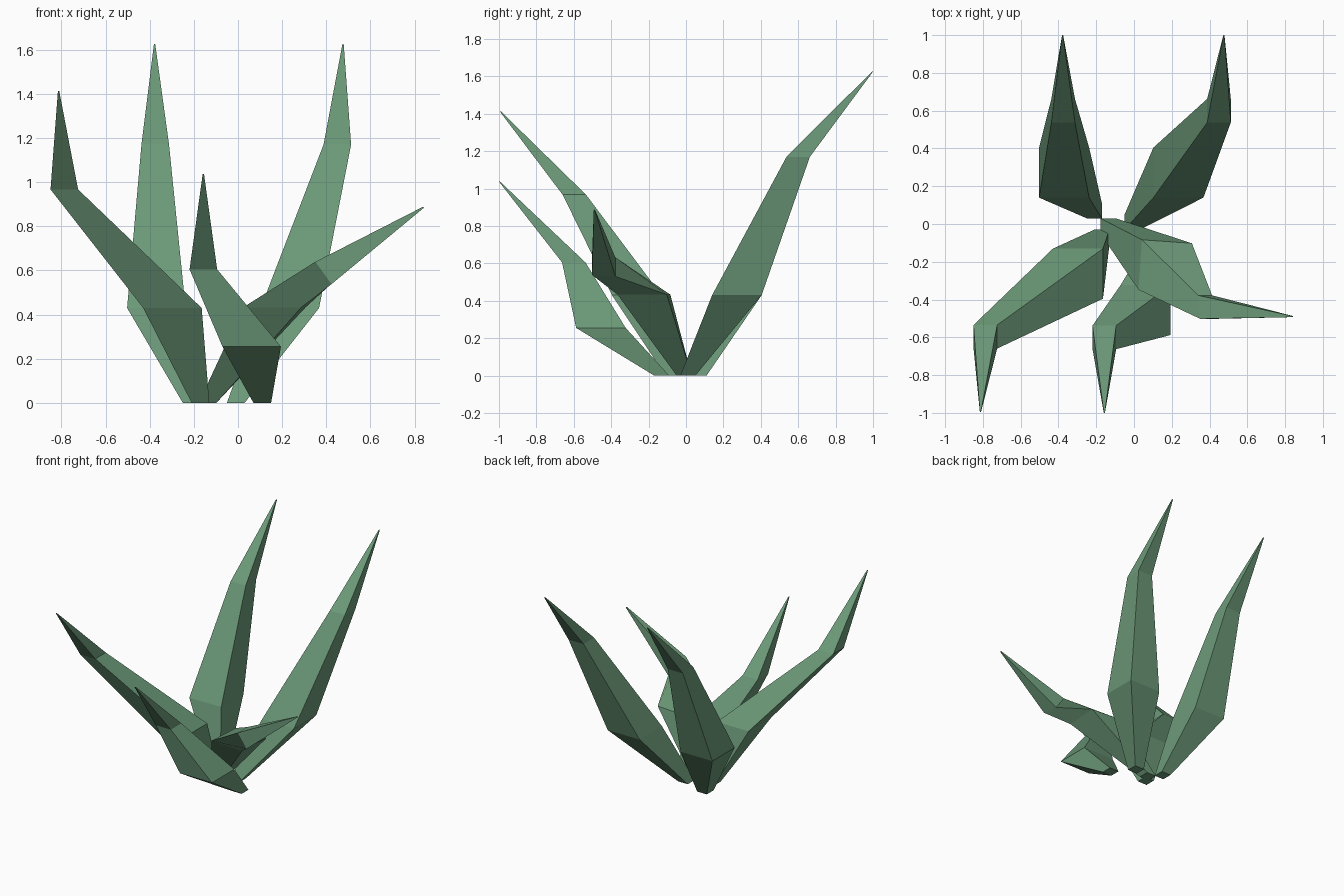
import bpy, bmesh
from mathutils import Vector, Euler

if "Cube" in bpy.data.objects:
    bpy.data.objects.remove(bpy.data.objects["Cube"])

green = bpy.data.materials.new("leaf_green")
green.diffuse_color = (0.15, 0.32, 0.19, 1)
green.use_nodes = True
green.node_tree.nodes["Principled BSDF"].inputs["Base Color"].default_value = green.diffuse_color

BASE, BELLY, NECK, TIP = 0.08, 0.265, 0.125, 0.006   # square section widths


def leaf(name, base, belly, neck, tip, belly_rot=(0, 0, 0), neck_rot=(0, 0, 0)):
    """Blade lofted through four square sections."""
    bm = bmesh.new()
    sections = [(base, BASE, (0, 0, 0)), (belly, BELLY, belly_rot),
                (neck, NECK, neck_rot), (tip, TIP, neck_rot)]
    rings = []
    for centre, width, rot in sections:
        m = Euler(rot).to_matrix()
        rings.append([bm.verts.new(Vector(centre) + m @ Vector((x, y, 0)) * width / 2)
                      for x, y in ((-1, -1), (1, -1), (1, 1), (-1, 1))])
    for lo, hi in zip(rings, rings[1:]):
        for i in range(4):
            j = (i + 1) % 4
            bm.faces.new((lo[i], lo[j], hi[j], hi[i]))
    bm.faces.new(rings[0][::-1])
    bm.faces.new(rings[-1])
    bmesh.ops.recalc_face_normals(bm, faces=bm.faces)
    mesh = bpy.data.meshes.new(name)
    bm.to_mesh(mesh)
    bm.free()
    mesh.materials.append(green)
    bpy.context.collection.objects.link(bpy.data.objects.new(name, mesh))


# Two tall leaves at the back
leaf("back_left_leaf", (-0.21, 0.07, 0), (-0.37, 0.272, 0.43),
     (-0.375, 0.60, 1.17), (-0.378, 0.997, 1.625))
leaf("back_right_leaf", (-0.01, 0.01, 0), (0.235, 0.272, 0.43),
     (0.45, 0.60, 1.17), (0.476, 0.997, 1.625))
# Two leaves leaning forward
leaf("front_left_leaf", (-0.17, -0.07, 0), (-0.297, -0.263, 0.43),
     (-0.787, -0.597, 0.967), (-0.813, -0.993, 1.413))
leaf("front_middle_leaf", (0.11, -0.13, 0), (0.062, -0.455, 0.255),
     (-0.157, -0.60, 0.605), (-0.157, -0.997, 1.037))
# Bent leaf twisting out to the right
leaf("right_leaf", (-0.138, -0.01, 0), (0.165, -0.225, 0.433),
     (0.382, -0.44, 0.585), (0.84, -0.49, 0.886),
     belly_rot=(0, 0, -0.07), neck_rot=(-0.1, 0.95, 0))
